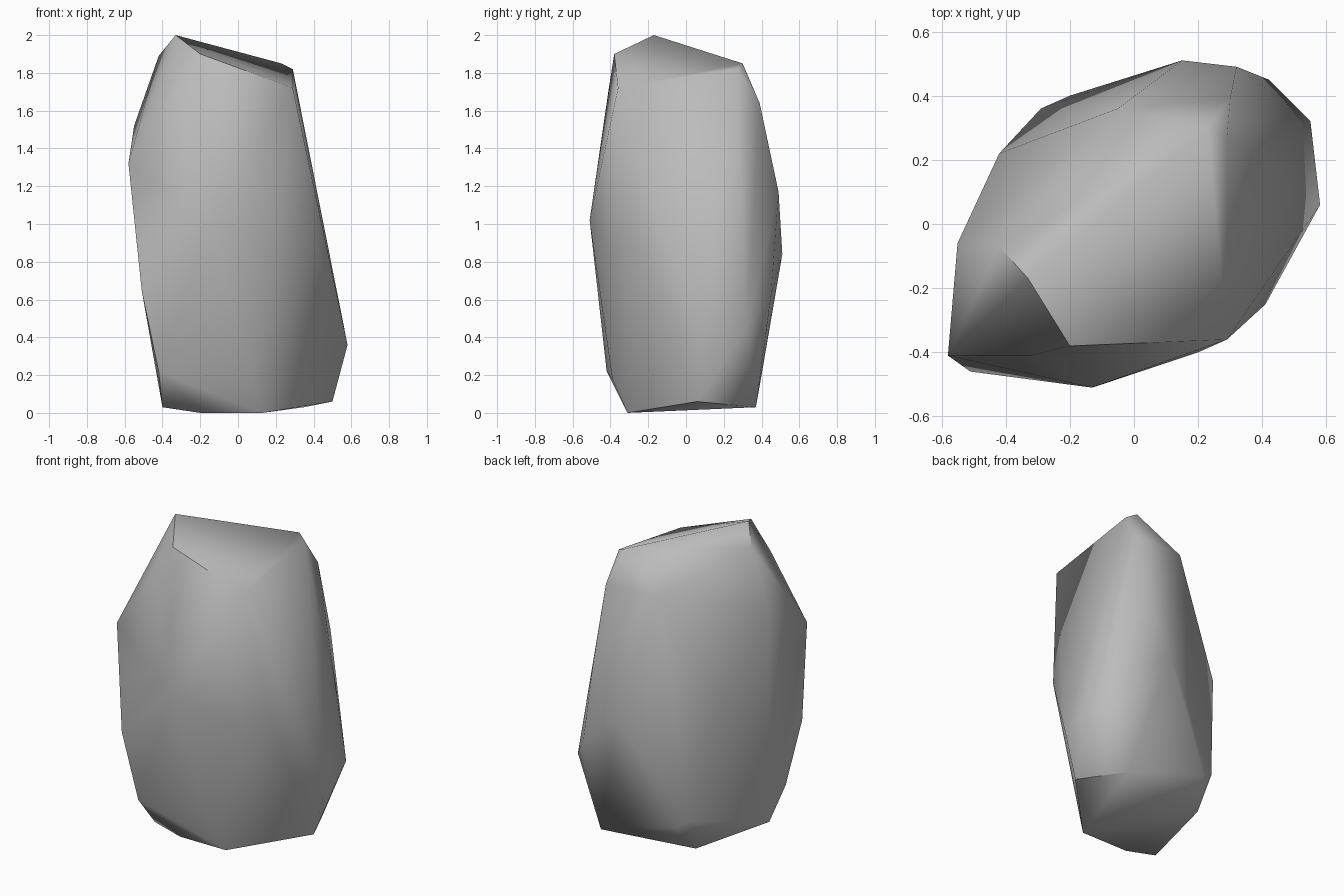
import bpy
import bmesh
from math import radians
from mathutils import Vector

default_cube = bpy.data.objects.get("Cube")
if default_cube:
    bpy.data.objects.remove(default_cube, do_unlink=True)

# Corner points of the boulder in hundredths of a unit, grouped from the crown down
CROWN = [(-33, -17, 200), (-42, -7, 189), (-20, -38, 190),
         (23, 30, 185), (29, 27, 182)]
SHOULDER = [(29, -36, 172), (-32, -41, 171), (30, 39, 164),
            (-55, -6, 152), (-58, -41, 132), (-5, 36, 165)]
WAIST = [(32, 49, 117), (-13, -51, 102), (41, -25, 88), (20, -40, 88),
         (-42, 22, 100), (15, 51, 84), (50, -6, 72), (-51, -46, 65)]
FOOT = [(42, 45, 62), (55, 32, 45), (58, 6, 36), (-42, -42, 22),
        (-29, 36, 25), (-20, 40, 20), (7, -39, 18)]
BASE = [(-40, -28, 3), (-20, -31, 0), (13, -31, 0), (50, 6, 6),
        (35, 37, 3), (-26, 27, 3)]


def make_material(name, grey):
    """Plain matte material of one flat grey."""
    material = bpy.data.materials.new(name)
    material.use_nodes = True
    color = (grey, grey, grey, 1)
    material.diffuse_color = color
    shader = material.node_tree.nodes["Principled BSDF"]
    shader.inputs["Base Color"].default_value = color
    shader.inputs["Roughness"].default_value = 0.9
    return material


def make_boulder(name, rings, material):
    """Wrap a convex stone skin around the corner points."""
    bm = bmesh.new()
    for ring in rings:
        for point in ring:
            bm.verts.new(Vector(point) / 100)
    hull = bmesh.ops.convex_hull(bm, input=bm.verts[:])
    loose = [e for e in hull["geom_interior"] if isinstance(e, bmesh.types.BMVert)]
    bmesh.ops.delete(bm, geom=loose, context="VERTS")

    # Merge nearly coplanar triangles into broad facets
    bmesh.ops.dissolve_limit(bm, angle_limit=radians(2),
                             verts=bm.verts[:], edges=bm.edges[:])
    bmesh.ops.recalc_face_normals(bm, faces=bm.faces[:])

    mesh = bpy.data.meshes.new(name)
    bm.to_mesh(mesh)
    bm.free()
    mesh.materials.append(material)
    boulder = bpy.data.objects.new(name, mesh)
    bpy.context.collection.objects.link(boulder)
    return boulder


stone = make_material("stone grey", 0.5)
boulder = make_boulder("boulder", [CROWN, SHOULDER, WAIST, FOOT, BASE], stone)

# Soft worn edges, with only the hardest breaks kept crisp
bpy.ops.object.select_all(action="DESELECT")
boulder.select_set(True)
bpy.context.view_layer.objects.active = boulder
bpy.ops.object.shade_smooth_by_angle(angle=radians(60))
